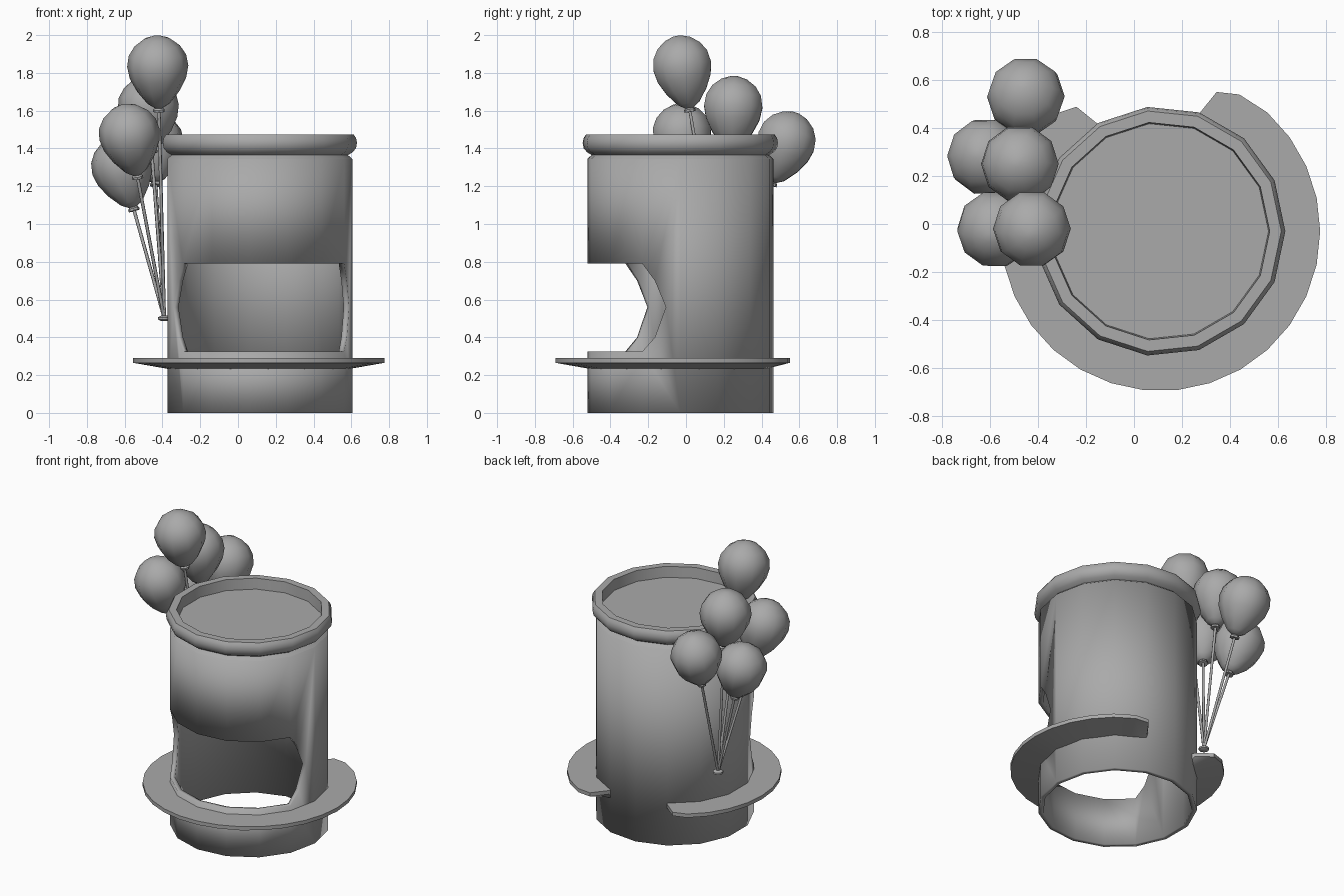
import bpy, bmesh, math
from mathutils import Vector

if "Cube" in bpy.data.objects:
    bpy.data.objects.remove(bpy.data.objects["Cube"], do_unlink=True)

CX, CY = 0.11, -0.03      # booth axis
FRONT = -84               # direction the window faces, in degrees
SIDES = 15
STEP = 360 / SIDES
R = 0.495

grey = bpy.data.materials.new("plain_grey")
grey.use_nodes = True
grey.diffuse_color = (0.4, 0.4, 0.4, 1)
grey.node_tree.nodes["Principled BSDF"].inputs["Base Color"].default_value = (0.4, 0.4, 0.4, 1)


def polar(r, half, z):
    """Point at an angle measured from the window centre."""
    a = math.radians(FRONT + half)
    return Vector((CX + r * math.cos(a), CY + r * math.sin(a), z))


def finish(name, bm, angle=40, fix_normals=True):
    bmesh.ops.remove_doubles(bm, verts=bm.verts, dist=0.0005)
    if fix_normals:
        bmesh.ops.recalc_face_normals(bm, faces=bm.faces)
    me = bpy.data.meshes.new(name)
    bm.to_mesh(me)
    bm.free()
    me.materials.append(grey)
    ob = bpy.data.objects.new(name, me)
    bpy.context.collection.objects.link(ob)
    bpy.ops.object.select_all(action="DESELECT")
    ob.select_set(True)
    bpy.context.view_layer.objects.active = ob
    bpy.ops.object.shade_smooth_by_angle(angle=math.radians(angle))
    return ob


def loft(bm, rings, closed=False, caps=False):
    """Join equal rings of points with quads."""
    loops = [[bm.verts.new(p) for p in ring] for ring in rings]
    n = len(loops[0])
    pairs = list(zip(loops, loops[1:]))
    if closed:
        pairs.append((loops[-1], loops[0]))
    for a, b in pairs:
        for i in range(n):
            j = (i + 1) % n
            bm.faces.new((a[i], a[j], b[j], b[i]))
    if caps:
        bm.faces.new(loops[0])
        bm.faces.new(loops[-1])


def axial_rings(base, axis, profile, sides):
    """Rings of (distance along axis, radius) around any axis."""
    turn = Vector((0, 0, 1)).rotation_difference(axis)
    rings = []
    for t, r in profile:
        ring = []
        for i in range(sides):
            a = 2 * math.pi * i / sides
            ring.append(base + turn @ Vector((r * math.cos(a), r * math.sin(a), t)))
        rings.append(ring)
    return rings


# Booth wall: flat panels, with a wide bulging window left open at the front
TOP, SILL, HEAD = 1.345, 0.325, 0.79
NOTCH = [(0, HEAD), (0.33, 0.70), (0.62, 0.56), (0.33, 0.40), (0, SILL)]
bm = bmesh.new()


def panel(points):
    bm.faces.new([bm.verts.new(p) for p in points])


for k in range(-7, 8):
    a, b = (k - 0.5) * STEP, (k + 0.5) * STEP
    if abs(k) <= 2:
        spans = [(0, SILL), (HEAD, TOP)]
    else:
        spans = [(0, TOP)]
    if abs(k) == 3:
        near, far = (a, b) if k > 0 else (b, a)
        pts = [polar(R, near, 0), polar(R, far, 0), polar(R, far, TOP), polar(R, near, TOP)]
        pts += [polar(R, near, z).lerp(polar(R, far, z), f) for f, z in NOTCH]
        panel(pts if k > 0 else pts[::-1])
        continue
    for lo, hi in spans:
        panel([polar(R, a, lo), polar(R, b, lo), polar(R, b, hi), polar(R, a, hi)])
wall = finish("booth_wall", bm, fix_normals=False)
shell = wall.modifiers.new("wall_thickness", "SOLIDIFY")
shell.thickness = 0.03
shell.offset = -1
shell.use_even_offset = True

# Roof: rounded rim around a sunken disc
RIM = [(R, 1.345), (0.472, 1.365), (0.497, 1.38), (0.515, 1.402), (0.52, 1.43),
       (0.515, 1.455), (0.503, 1.473), (0.455, 1.473), (0.45, 1.40)]
bm = bmesh.new()
loft(bm, [[polar(r, (i + 0.5) * STEP, z) for i in range(SIDES)] for r, z in RIM])
bm.verts.ensure_lookup_table()
bm.faces.new(bm.verts[-SIDES:])
finish("roof_rim", bm)

# Counter: tapered ledge that wraps the booth but stays open at the back
ends = [(156, 0.51), (152, 0.625), (144, 0.657)]
sections = [(-h, r) for h, r in ends]
sections += [(h, 0.665) for h in range(-132, 133, 12)]
sections += ends[::-1]
bm = bmesh.new()
loft(bm, [[polar(0.475, h, 0.29), polar(r, h, 0.29), polar(r, h, 0.265), polar(0.475, h, 0.232)]
          for h, r in sections], caps=True)
finish("counter_ledge", bm, angle=30)

# Balloons on strings, all leaning out from one tie
TIE = Vector((-0.39, 0.21, 0.5))
CENTRES = {
    "top": (-0.425, -0.02, 1.835),
    "upper": (-0.475, 0.25, 1.62),
    "back": (-0.45, 0.53, 1.435),
    "front": (-0.575, -0.02, 1.475),
    "outer": (-0.615, 0.28, 1.305),
}
SKIN = [(-0.225, 0.02), (-0.2, 0.06), (-0.135, 0.112), (-0.065, 0.149), (0, 0.162),
        (0.06, 0.152), (0.11, 0.12), (0.147, 0.07), (0.163, 0.02)]
KNOT = [(-0.245, 0.03), (-0.232, 0.03), (-0.215, 0.012)]
for label, centre in CENTRES.items():
    centre = Vector(centre)
    axis = (centre - TIE).normalized()
    bm = bmesh.new()
    loft(bm, axial_rings(centre, axis, SKIN, 10), caps=True)
    finish(label + "_balloon", bm, angle=60)
    bm = bmesh.new()
    loft(bm, axial_rings(centre, axis, KNOT, 8), caps=True)
    finish(label + "_balloon_knot", bm)
    bm = bmesh.new()
    length = (centre - TIE).length - 0.23
    loft(bm, axial_rings(TIE, axis, [(0, 0.009), (length, 0.009)], 6), caps=True)
    finish(label + "_balloon_string", bm, angle=65)

# Tie where the strings meet
bm = bmesh.new()
loft(bm, axial_rings(TIE, Vector((0, 0, 1)),
                     [(-0.014, 0.018), (-0.006, 0.033), (0.006, 0.033), (0.016, 0.016)], 8), caps=True)
finish("string_tie", bm, angle=50)
